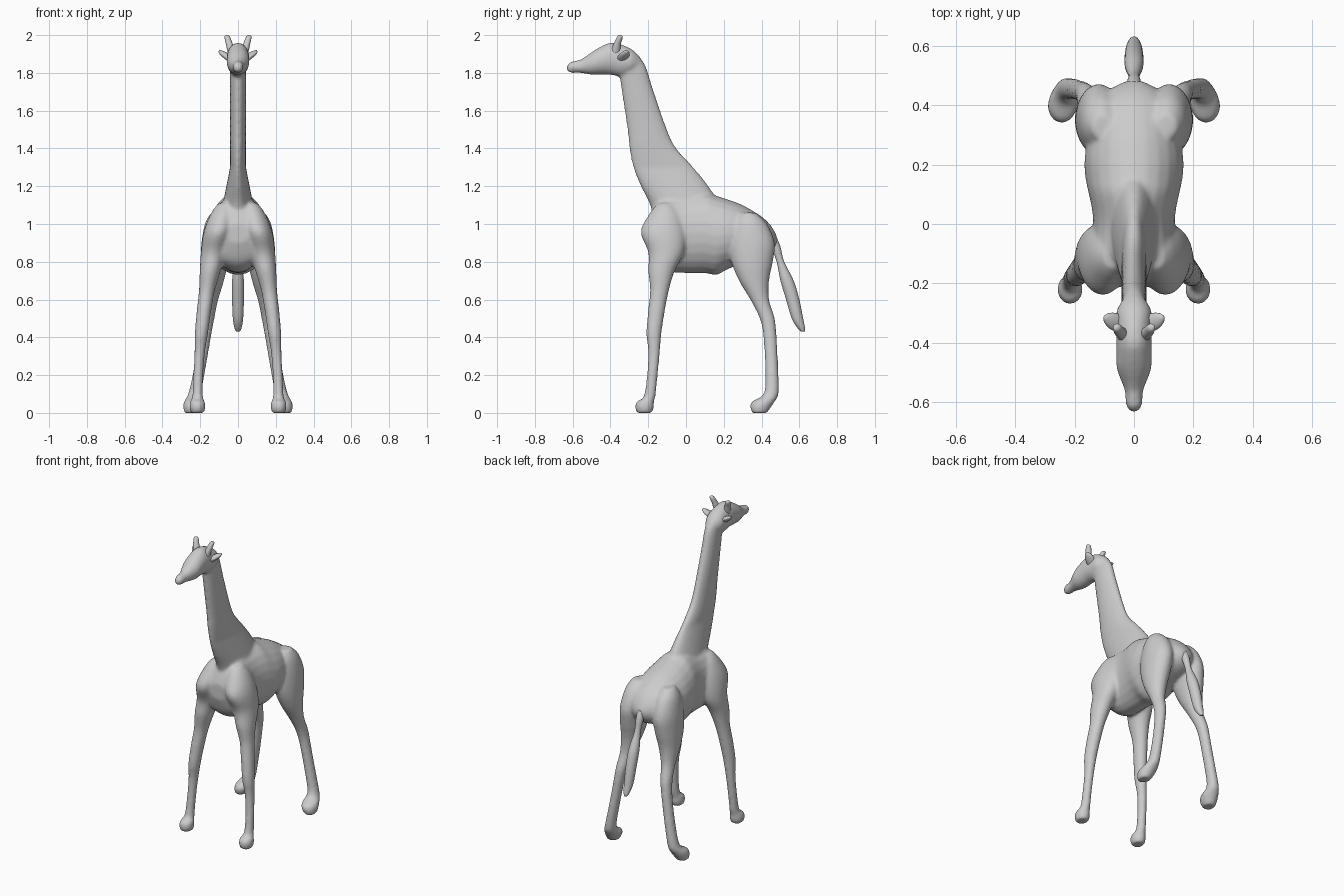
import bpy, bmesh
from math import sin, cos, pi
from mathutils import Vector

if "Cube" in bpy.data.objects:
    bpy.data.objects.remove(bpy.data.objects["Cube"], do_unlink=True)

colour = (0.6, 0.6, 0.6, 1)
grey = bpy.data.materials.new("plain_grey")
grey.use_nodes = True
grey.diffuse_color = colour
grey.node_tree.nodes["Principled BSDF"].inputs["Base Color"].default_value = colour


def spline(rows, steps=4):
    """Smoothly interpolate between the given cross-sections."""
    points = [Vector(row) for row in rows]
    padded = [points[0], *points, points[-1]]
    result = []
    for before, start, end, after in zip(padded, padded[1:], padded[2:], padded[3:]):
        leave, arrive = (end - before) / 2, (after - start) / 2
        for step in range(steps):
            t = step / steps
            bend = (leave * (1 - t) - arrive * t) * t * (1 - t)
            ease = t * t * (3 - 2 * t)
            result.append(start.lerp(end, ease) + bend)
    return result + [points[-1]]


def limb_width(position, half):
    """Thin limbs are nearly round, thick ones are flattened sideways."""
    return half * (1 - 3 * half)


def torso_width(position, half):
    """Wide shoulders and hips with a narrow waist between them."""
    return min(1.2 * half, 0.152 - 0.015 * cos(5 * pi * position))


def neck_width(position, half):
    """Slender neck that flares into the withers."""
    return 0.042 + 0.2 * max(0, 1.3 - position)


def head_width(position, half):
    return min(0.9 * half, 0.06)


def middle(position):
    return 0


def loft(name, axis, rows, width=limb_width, centre=middle, side=1, segments=24):
    """Join elliptical rings; each row is a position with its two profile edges."""
    bm = bmesh.new()
    rings = []
    for position, low, high in spline(rows):
        half = (high - low) / 2
        ring = []
        for index in range(segments):
            angle = 2 * pi * index / segments
            x = side * (centre(position) + width(position, half) * cos(angle))
            edge = low + half + half * sin(angle)
            place = (x, edge, position) if axis == "z" else (x, position, edge)
            ring.append(bm.verts.new(place))
        rings.append(ring)
    for ring, following in zip(rings, rings[1:]):
        for index in range(segments):
            other = (index + 1) % segments
            bm.faces.new((ring[index], ring[other], following[other], following[index]))
    bm.faces.new(rings[0])
    bm.faces.new(rings[-1])
    bmesh.ops.recalc_face_normals(bm, faces=bm.faces)
    for face in bm.faces:
        face.smooth = True
    mesh = bpy.data.meshes.new(name)
    bm.to_mesh(mesh)
    bm.free()
    mesh.materials.append(grey)
    part = bpy.data.objects.new(name, mesh)
    bpy.context.scene.collection.objects.link(part)
    return part


def front_leg_centre(z):
    return 0.215 - 0.12 * z * z


def rear_leg_centre(z):
    return 0.25 - 0.22 * z + 0.08 * z * z


def horn_centre(z):
    return 0.06 + 0.3 * (z - 2)


def ear_centre(z):
    return 0.095 + 1.1 * (z - 1.92)


# Torso, neck and head
torso = loft("body", "y", [
    (-.21, .9, 1), (-.17, .8, 1.09), (-.1, .75, 1.15), (0, .74, 1.16), (.1, .74, 1.17),
    (.16, .73, 1.15), (.22, .76, 1.13), (.3, .79, 1.1), (.4, .82, 1.04),
    (.45, .85, .99), (.48, .89, .94)], torso_width)
neck = loft("neck", "z", [
    (1, -.17, .2), (1.1, -.19, .18), (1.2, -.24, .12), (1.3, -.28, .04), (1.4, -.3, -.05),
    (1.5, -.31, -.1), (1.7, -.34, -.17), (1.85, -.36, -.22), (1.91, -.35, -.28)], neck_width)
head = loft("head", "y", [
    (-.63, 1.81, 1.84), (-.61, 1.8, 1.86), (-.56, 1.8, 1.87), (-.5, 1.79, 1.91),
    (-.45, 1.79, 1.94), (-.4, 1.79, 1.96), (-.34, 1.78, 1.95), (-.28, 1.8, 1.92),
    (-.24, 1.82, 1.88)], head_width)
fused = [torso, neck, head]

for side, label in ((1, "left"), (-1, "right")):
    # Front leg with hoof, knee and shoulder
    fused.append(loft(label + "_front_leg", "z", [
        (0, -.26, -.18), (.03, -.27, -.17), (.06, -.26, -.17), (.1, -.22, -.16),
        (.3, -.2, -.14), (.42, -.21, -.13), (.55, -.2, -.11), (.65, -.19, -.09),
        (.75, -.2, -.06), (.85, -.2, -.01), (.96, -.24, 0), (1.06, -.19, -.03),
        (1.11, -.15, -.07)], centre=front_leg_centre, side=side))
    # Rear leg with hoof, hock and thigh
    fused.append(loft(label + "_rear_leg", "z", [
        (0, .35, .43), (.03, .34, .45), (.06, .35, .47), (.1, .41, .49), (.2, .42, .49),
        (.4, .41, .48), (.5, .39, .47), (.6, .34, .44), (.7, .28, .44), (.8, .24, .46),
        (.9, .23, .47), (1, .25, .43), (1.06, .29, .37)], centre=rear_leg_centre, side=side))
    # Horn and ear
    loft(label + "_horn", "z", [
        (1.9, -.4, -.35), (1.95, -.385, -.345), (1.99, -.365, -.335), (2, -.355, -.345)],
        centre=horn_centre, side=side)
    loft(label + "_ear", "z", [
        (1.86, -.37, -.32), (1.89, -.36, -.3), (1.91, -.34, -.3), (1.92, -.32, -.31)],
        centre=ear_centre, side=side)

# Tail with tuft
loft("tail", "z", [
    (.43, .61, .63), (.45, .59, .63), (.5, .56, .62), (.6, .53, .6), (.7, .5, .57),
    (.8, .48, .52), (.88, .45, .5), (.93, .43, .48)])

# Fuse torso, neck, head and legs into one skin
bpy.ops.object.select_all(action="DESELECT")
for part in fused:
    part.select_set(True)
bpy.context.view_layer.objects.active = torso
bpy.ops.object.join()
remesh = torso.modifiers.new("fuse", "REMESH")
remesh.mode = "VOXEL"
remesh.voxel_size = 0.009
remesh.use_smooth_shade = True
relax = torso.modifiers.new("relax", "SMOOTH")
relax.factor = 0.5
relax.iterations = 8
